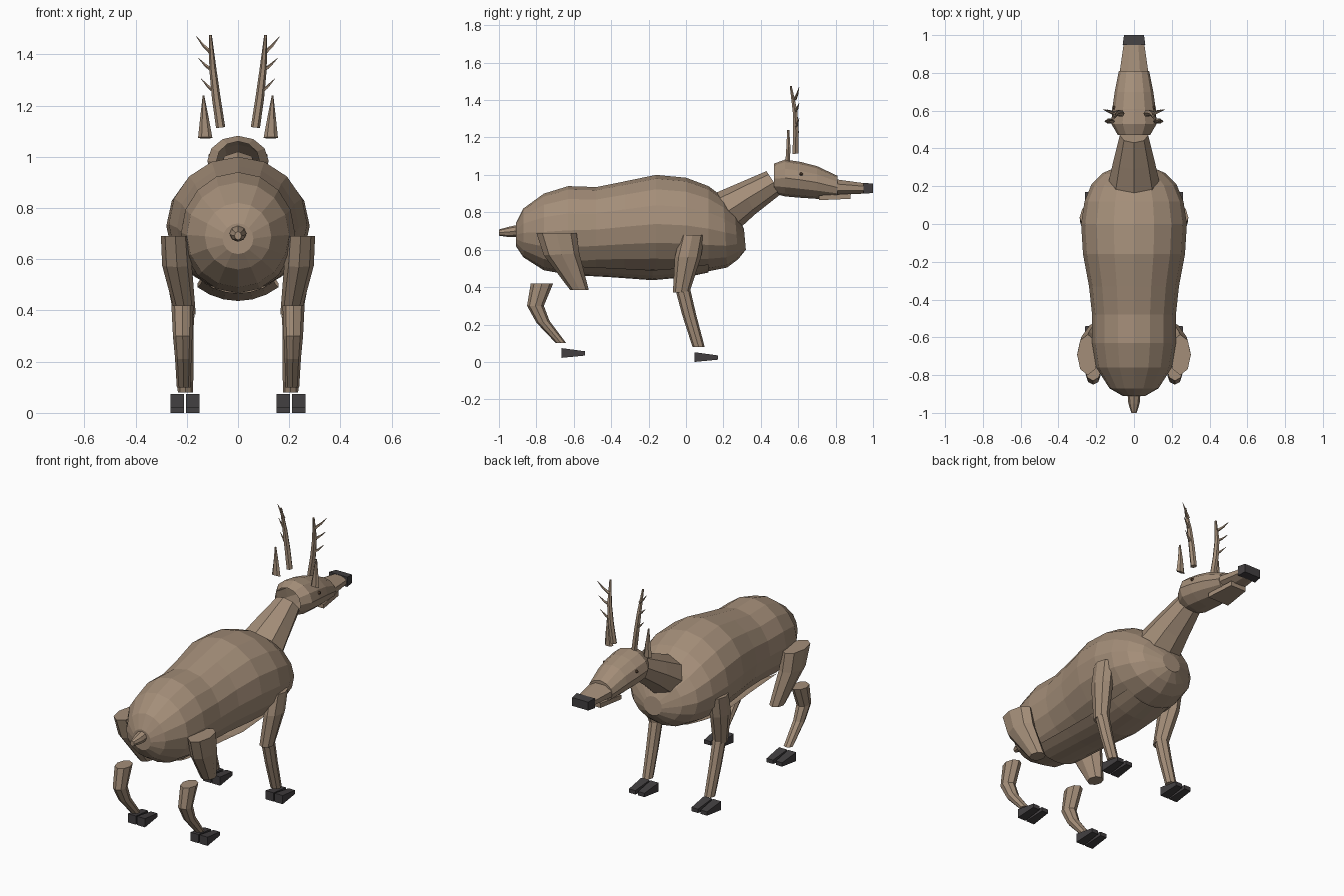
import bpy, bmesh
from math import sin, cos, pi, tau
from mathutils import Vector

cube = bpy.data.objects.get("Cube")
if cube:
    bpy.data.objects.remove(cube, do_unlink=True)


def material(name, colour):
    mat = bpy.data.materials.new(name)
    mat.use_nodes = True
    mat.diffuse_color = (*colour, 1)
    mat.node_tree.nodes["Principled BSDF"].inputs["Base Color"].default_value = (*colour, 1)
    return mat


HIDE = material("tan hide", (.37, .27, .19))
HORN = material("dark hoof", (.055, .05, .052))
EYE = material("eye brown", (.12, .07, .04))


def skin(name, rings, mat=HIDE, sides=8, flat=False, arc=None, caps=(True, True)):
    """Join rings given as (centre, half axis, half axis) into one faceted surface."""
    bm = bmesh.new()
    phase = pi / sides if flat else 0
    grow = 1 / cos(phase)
    if arc:
        angles = [arc[0] + (arc[1] - arc[0]) * i / sides for i in range(sides + 1)]
    else:
        angles = [phase + tau * i / sides for i in range(sides)]
    loops = [[bm.verts.new(c + (u * cos(a) + v * sin(a)) * grow) for a in angles]
             for c, u, v in rings]
    for low, high in zip(loops, loops[1:]):
        for i in range(sides):
            j = (i + 1) % len(angles)
            bm.faces.new((low[i], low[j], high[j], high[i]))
    for loop, cap in zip((loops[0], loops[-1]), caps):
        if cap and not arc:
            bm.faces.new(loop)
    bmesh.ops.recalc_face_normals(bm, faces=bm.faces)
    mesh = bpy.data.meshes.new(name)
    bm.to_mesh(mesh)
    bm.free()
    mesh.materials.append(mat)
    obj = bpy.data.objects.new(name, mesh)
    bpy.context.collection.objects.link(obj)
    return obj


def section(y1, z1, y2, z2, half_width, x=0):
    """Ring spanning two side-profile points, with a half width across x."""
    a, b = Vector((x, y1, z1)), Vector((x, y2, z2))
    return (a + b) / 2, Vector((half_width, 0, 0)), (a - b) / 2


def profile(name, sections, **options):
    return skin(name, [section(*s) for s in sections], **options)


def rod(name, points, radii, sides=6):
    """Tapered rod through points."""
    points = [Vector(p) for p in points]
    turn = (points[-1] - points[0]).to_track_quat("Z", "Y")
    u, v = turn @ Vector((1, 0, 0)), turn @ Vector((0, 1, 0))
    return skin(name, [(p, u * r, v * r) for p, r in zip(points, radii)], sides=sides)


# Torso: top point, bottom point, half width
profile("torso", [
    (-.91, .74, -.91, .62, .06), (-.87, .82, -.87, .56, .13),
    (-.76, .90, -.76, .49, .20), (-.63, .94, -.63, .467, .222),
    (-.48, .935, -.48, .48, .222), (-.33, .965, -.33, .48, .238),
    (-.16, 1.0, -.16, .475, .27), (0, .985, 0, .475, .28),
    (.12, .94, .12, .485, .262), (.2, .88, .22, .505, .225),
    (.26, .81, .28, .55, .165), (.31, .71, .32, .6, .06)], sides=16)

# Belly panel hanging just below the torso
profile("belly_panel", [
    (-.66, .96, -.66, .467, .24), (-.4, .97, -.4, .453, .25),
    (-.18, 1.0, -.18, .437, .27), (0, .99, 0, .453, .27),
    (.12, .94, .12, .478, .25)],
    sides=6, arc=(-pi * .7, -pi * .3))

# Neck, head, muzzle
profile("neck", [
    (.15, .9, .25, .68, .14), (.29, .96, .37, .79, .11),
    (.43, 1.02, .51, .9, .075)])
profile("head", [
    (.47, 1.06, .47, .9, .085), (.53, 1.082, .53, .885, .12),
    (.61, 1.07, .61, .878, .115), (.7, 1.047, .7, .872, .102),
    (.81, .995, .81, .87, .08)], sides=12, caps=(False, True))
profile("muzzle", [
    (.74, .985, .74, .89, .078), (.81, .975, .81, .893, .075),
    (.95, .956, .95, .9, .055)], flat=True)
profile("lower_jaw", [
    (.71, .89, .71, .865, .07), (.88, .9, .88, .872, .05)], sides=4, flat=True)
profile("nose", [
    (.948, .958, .948, .9, .06), (1, .953, 1, .903, .053)],
    mat=HORN, sides=4, flat=True)

# Tail
profile("tail", [
    (-.89, .735, -.89, .67, .035), (-.95, .722, -.95, .668, .03),
    (-1, .708, -1, .675, .014)])

for side, label in ((1, "left"), (-1, "right")):
    # Eye, ear
    rod(f"{label}_eye", [(side * .1, .615, 1.003), (side * .114, .618, 1.006)], (.012, .006))
    bpy.data.objects[f"{label}_eye"].data.materials[0] = EYE
    profile(f"{label}_ear", [
        (.53, 1.078, .558, 1.07, .028, side * .128),
        (.535, 1.15, .56, 1.15, .017, side * .131),
        (.54, 1.24, .553, 1.24, .003, side * .135)], sides=6)

    # Antler beam and tines
    rod(f"{label}_antler", [
        (side * .068, .585, 1.115), (side * .085, .588, 1.23),
        (side * .098, .583, 1.34), (side * .108, .56, 1.475)],
        (.018, .017, .014, .006))
    for root, tip in ((1.25, 1.305), (1.335, 1.385), (1.405, 1.47)):
        x = .068 + (root - 1.115) * .12
        rod(f"{label}_tine", [
            (side * x, .582, root), (side * (x + .03), .595, (root + tip) / 2 - .005),
            (side * (x + .06), .605, tip)], (.009, .006, .001), sides=5)

    # Front leg
    profile(f"{label}_front_upper_leg", [
        (.1, .68, -.03, .68, .05, side * .238), (.08, .56, -.06, .56, .05, side * .235),
        (.02, .375, -.07, .37, .04, side * .21)])
    profile(f"{label}_front_lower_leg", [
        (.02, .4, -.06, .4, .038, side * .21), (.055, .25, -.02, .25, .034, side * .208),
        (.1, .08, .035, .08, .03, side * .205)])

    # Hind leg
    profile(f"{label}_thigh", [
        (-.585, .69, -.8, .69, .056, side * .245), (-.57, .58, -.76, .57, .058, side * .238),
        (-.52, .385, -.62, .385, .04, side * .205)])
    profile(f"{label}_shank", [
        (-.71, .42, -.83, .42, .043, side * .217), (-.76, .3, -.85, .3, .038, side * .216),
        (-.73, .22, -.8, .21, .032, side * .214), (-.64, .1, -.695, .1, .027, side * .212)])

    # Cloven hooves, two wedges per foot
    for foot, y, z in (("front", .045, 0), ("hind", -.665, .022)):
        for toe, shift in (("inner", -.03), ("outer", .03)):
            x = side * (.207 + shift)
            profile(f"{label}_{foot}_{toe}_hoof", [
                (y, z + .052, y, z, .027, x),
                (y + .125, z + .035, y + .125, z + .012, .021, x)],
                mat=HORN, sides=4, flat=True)
